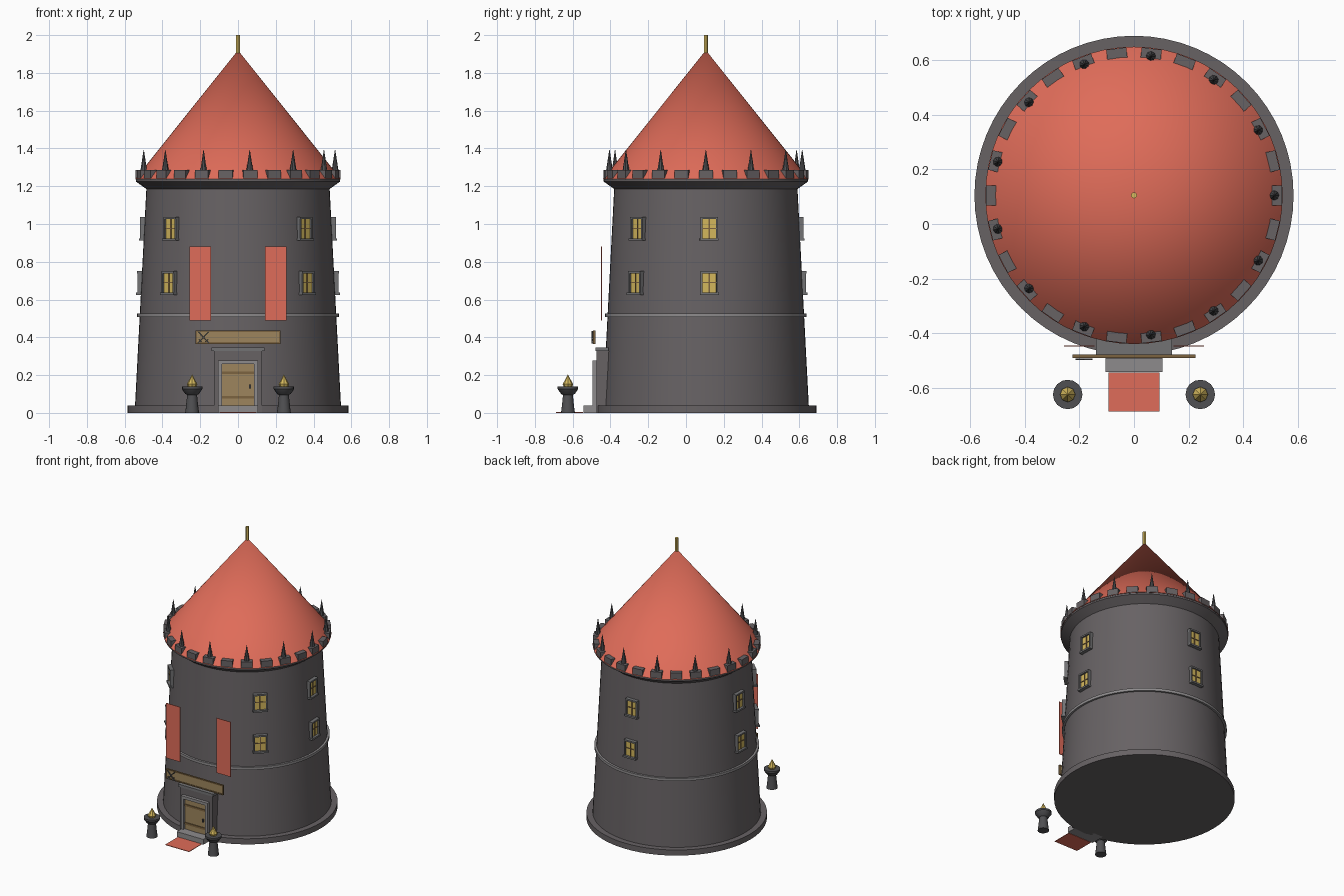
import bpy, bmesh, math
from mathutils import Matrix, Vector

old = bpy.data.objects.get("Cube")
if old:
    bpy.data.objects.remove(old, do_unlink=True)

CY = 0.105  # tower axis in y


def material(name, r, g, b):
    m = bpy.data.materials.new(name)
    m.use_nodes = True
    m.diffuse_color = (r, g, b, 1)
    node = next(n for n in m.node_tree.nodes if n.type == 'BSDF_PRINCIPLED')
    node.inputs["Base Color"].default_value = (r, g, b, 1)
    return m


STONE = material("dark stone", 0.135, 0.122, 0.127)
TRIM = material("light stone", 0.27, 0.26, 0.265)
FRAME = material("window stone", 0.17, 0.17, 0.175)
IRON = material("dark iron", 0.08, 0.08, 0.085)
RED = material("red", 0.74, 0.15, 0.10)
GOLD = material("gold", 0.66, 0.48, 0.11)
WOOD = material("door wood", 0.34, 0.235, 0.11)
BROWN = material("brown wood", 0.2, 0.125, 0.05)


def finish(name, bm, mat, smooth=False):
    bmesh.ops.recalc_face_normals(bm, faces=bm.faces)
    me = bpy.data.meshes.new(name)
    bm.to_mesh(me)
    bm.free()
    me.materials.append(mat)
    ob = bpy.data.objects.new(name, me)
    bpy.context.scene.collection.objects.link(ob)
    if smooth:
        bpy.ops.object.select_all(action='DESELECT')
        ob.select_set(True)
        bpy.context.view_layer.objects.active = ob
        bpy.ops.object.shade_smooth_by_angle(angle=math.radians(30))
    return ob


def lathe(name, profile, mat, x=0, y=CY, segs=64):
    """Revolve (radius, z) points about a vertical axis; closed at both ends."""
    bm = bmesh.new()
    rings = []
    for r, z in profile:
        if r == 0:
            rings.append([bm.verts.new((x, y, z))])
        else:
            rings.append([bm.verts.new((x + r * math.cos(a), y + r * math.sin(a), z))
                          for a in (math.tau * i / segs for i in range(segs))])
    for low, high in zip(rings, rings[1:]):
        for i in range(segs):
            j = (i + 1) % segs
            if len(high) == 1:
                bm.faces.new((low[i], low[j], high[0]))
            else:
                bm.faces.new((low[i], low[j], high[j], high[i]))
    for ring in (rings[0], rings[-1]):
        if len(ring) > 1:
            bm.faces.new(ring)
    return finish(name, bm, mat, True)


def add_box(bm, lo, hi, mtx=Matrix()):
    lo, hi = Vector(lo), Vector(hi)
    local = Matrix.Translation((lo + hi) / 2) @ Matrix.Diagonal((*(hi - lo), 1))
    bmesh.ops.create_cube(bm, size=1, matrix=mtx @ local)


def boxes(name, mat, parts, mtx=Matrix()):
    bm = bmesh.new()
    for lo, hi in parts:
        add_box(bm, lo, hi, mtx)
    return finish(name, bm, mat)


def around(angle, radius, z):
    """Frame on the tower: local x points outward, local y runs along the wall."""
    return (Matrix.Translation((0, CY, z)) @ Matrix.Rotation(angle, 4, 'Z')
            @ Matrix.Translation((radius, 0, 0)))


def wall_radius(z):
    return 0.545 - 0.052 * (z - 0.04)


# Tower body
lathe("foundation", [(0.585, 0), (0.585, 0.04)], STONE)
lathe("tower_wall", [(0.545, 0.04), (0.485, 1.19)], STONE)
lathe("stone_band", [(0.52, 0.508), (0.534, 0.508), (0.534, 0.527), (0.52, 0.527)], TRIM)
lathe("parapet", [(0.485, 1.185), (0.541, 1.225), (0.541, 1.238)], STONE)
lathe("roof", [(0.545, 1.238), (0, 1.92)], RED)
lathe("roof_pole", [(0.011, 1.89), (0.011, 2.0)], GOLD, segs=12)

# Battlements, with a spike on every second block
bm_blocks, bm_spikes = bmesh.new(), bmesh.new()
for i in range(26):
    a = math.tau * i / 26
    add_box(bm_blocks, (-0.02, -0.037, 0), (0.02, 0.037, 0.05), around(a, 0.522, 1.235))
    if i % 2 == 0:
        bmesh.ops.create_cone(bm_spikes, cap_ends=True, segments=8, radius1=0.018,
                              radius2=0.001, depth=0.11, matrix=around(a, 0.514, 1.338))
finish("battlements", bm_blocks, STONE)
finish("spikes", bm_spikes, IRON, True)

# Windows: five columns, two rows
bm_frame, bm_bars, bm_glass = bmesh.new(), bmesh.new(), bmesh.new()
for degrees in (-45.5, 2, 90, 178, 225.5):
    for z in (0.69, 0.977):
        m = around(math.radians(degrees), wall_radius(z), z)
        for s in (-1, 1):
            add_box(bm_frame, (-0.02, s * 0.0415 - 0.0045, -0.055),
                    (0.02, s * 0.0415 + 0.0045, 0.058), m)
        add_box(bm_frame, (-0.02, -0.046, 0.049), (0.021, 0.046, 0.06), m)
        add_box(bm_frame, (-0.02, -0.05, -0.065), (0.027, 0.05, -0.053), m)
        add_box(bm_glass, (-0.02, -0.038, -0.054), (0.009, 0.038, 0.05), m)
        add_box(bm_bars, (0, -0.003, -0.054), (0.013, 0.003, 0.05), m)
        add_box(bm_bars, (0, -0.038, -0.003), (0.013, 0.038, 0.003), m)
finish("window_frames", bm_frame, FRAME)
finish("window_bars", bm_bars, BROWN)
finish("window_glass", bm_glass, GOLD)

# Doorway
boxes("door_surround", STONE, [((-0.128, -0.473, 0), (0.128, -0.40, 0.328))])
boxes("door_lintel", FRAME, [((-0.14, -0.48, 0.328), (0.14, -0.41, 0.346))])
boxes("door_frame", TRIM, [((-0.105, -0.495, 0.04), (-0.085, -0.46, 0.278)),
                           ((0.085, -0.495, 0.04), (0.105, -0.46, 0.278)),
                           ((-0.105, -0.495, 0.258), (0.105, -0.46, 0.278))])
boxes("door", WOOD, [((-0.085, -0.48, 0.04), (0.085, -0.46, 0.258))])
boxes("door_bands", BROWN, [((-0.085, -0.485, z), (0.085, -0.475, z + 0.014))
                            for z in (0.075, 0.205)])
boxes("door_handle", IRON, [((0.058, -0.492, 0.13), (0.068, -0.475, 0.15))])
boxes("door_step", TRIM, [((-0.105, -0.542, 0), (0.105, -0.44, 0.038))])
boxes("carpet", RED, [((-0.094, -0.687, 0), (0.094, -0.545, 0.004))])

# Hanging sign with a raised rim and crossed emblem
boxes("sign_board", WOOD, [((-0.222, -0.488, 0.37), (0.222, -0.48, 0.432))])
boxes("sign_rim", BROWN, [((-0.225, -0.492, 0.366), (0.225, -0.479, 0.374)),
                          ((-0.225, -0.492, 0.428), (0.225, -0.479, 0.436)),
                          ((-0.225, -0.492, 0.37), (-0.218, -0.479, 0.432)),
                          ((0.218, -0.492, 0.37), (0.225, -0.479, 0.432))])
for name, tilt in (("emblem_left", -0.75), ("emblem_right", 0.75)):
    boxes(name, IRON, [((-0.003, -0.003, -0.042), (0.003, 0.003, 0.042)),
                       ((-0.011, -0.003, -0.027), (0.011, 0.003, -0.022))],
          Matrix.Translation((-0.183, -0.496, 0.4)) @ Matrix.Rotation(tilt, 4, 'Y'))

# Banners and braziers on both sides of the door
for side, s in (("left", 1), ("right", -1)):
    boxes(side + "_banner", RED, [((s * 0.2 - 0.056, -0.45, 0.49),
                                   (s * 0.2 + 0.056, -0.446, 0.882))])
    x, y = s * 0.243, -0.625
    lathe(side + "_brazier", [(0.037, 0), (0.034, 0.02), (0.026, 0.095), (0.036, 0.1),
                              (0.054, 0.126), (0.054, 0.139), (0.04, 0.139)],
          IRON, x, y, 16)
    lathe(side + "_flame", [(0.022, 0.138), (0.028, 0.152), (0.015, 0.175), (0, 0.205)],
          GOLD, x, y, 8)
